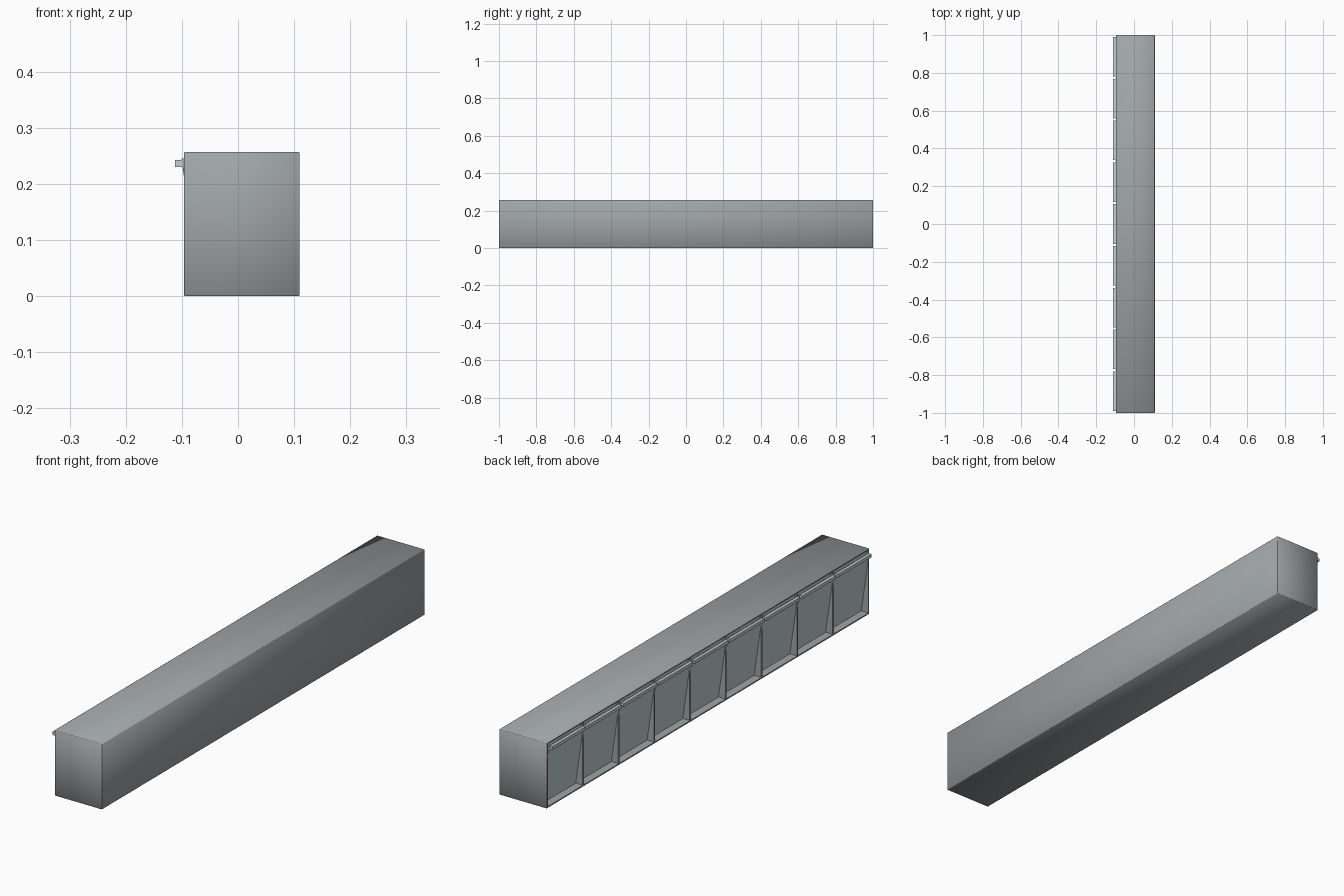
import bpy, bmesh
from mathutils import Vector

cube = bpy.data.objects.get("Cube")
if cube:
    bpy.data.objects.remove(cube, do_unlink=True)


def make_material(name, rgb):
    m = bpy.data.materials.new(name)
    m.use_nodes = True
    col = (*rgb, 1)
    m.diffuse_color = col
    m.node_tree.nodes["Principled BSDF"].inputs["Base Color"].default_value = col
    return m


body_grey = make_material("body grey", (0.35, 0.375, 0.385))
flap_grey = make_material("flap pale blue grey", (0.55, 0.63, 0.65))


def finish(name, bm, mat):
    bmesh.ops.recalc_face_normals(bm, faces=bm.faces)
    me = bpy.data.meshes.new(name)
    bm.to_mesh(me)
    bm.free()
    me.materials.append(mat)
    ob = bpy.data.objects.new(name, me)
    bpy.context.collection.objects.link(ob)


def add_box(bm, lo, hi):
    lo, hi = Vector(lo), Vector(hi)
    verts = bmesh.ops.create_cube(bm, size=1)["verts"]
    for v in verts:
        v.co = (lo + hi) / 2 + v.co * (hi - lo)


def prism(name, profile, y0, y1, mat):
    """Extrude an x/z profile along y."""
    bm = bmesh.new()
    face = bm.faces.new([bm.verts.new((x, y0, z)) for x, z in profile])
    new = bmesh.ops.extrude_face_region(bm, geom=[face])["geom"]
    bmesh.ops.translate(bm, vec=(0, y1 - y0, 0),
                        verts=[g for g in new if isinstance(g, bmesh.types.BMVert)])
    finish(name, bm, mat)


FRONT, BACK, TOP, WALL = -0.096, 0.11, 0.257, 0.008
BEVEL = 0.0015
BAYS = 9
PITCH = (2 - WALL) / BAYS

# Long case with softened smooth edges, open on one side
bm = bmesh.new()
add_box(bm, (FRONT, -1, 0), (BACK, 1, TOP))
bmesh.ops.bevel(bm, geom=bm.edges[:], offset=BEVEL, segments=1, affect="EDGES")
bm.normal_update()
opening = min(bm.faces, key=lambda f: f.calc_center_median().x)
for f in bm.faces:
    f.smooth = f is not opening
bmesh.ops.inset_region(bm, faces=[opening], thickness=WALL - BEVEL)
inner = bmesh.ops.extrude_face_region(bm, geom=[opening])["geom"]
bmesh.ops.delete(bm, geom=[opening], context="FACES_ONLY")
bmesh.ops.translate(bm, vec=(BACK - FRONT - WALL, 0, 0),
                    verts=[g for g in inner if isinstance(g, bmesh.types.BMVert)])
finish("case", bm, body_grey)

# Upright dividers between the bays
bm = bmesh.new()
for i in range(1, BAYS):
    y = -1 + i * PITCH
    add_box(bm, (FRONT, y, WALL), (BACK - WALL, y + WALL, TOP - WALL))
finish("dividers", bm, body_grey)

# Tilted flap and pull bar for each bay
flap = [(-0.101, 0.245), (-0.067, WALL), (-0.062, WALL), (-0.096, 0.245)]
bar = [(-0.112, 0.230), (-0.112, 0.243), (-0.098, 0.243), (-0.096, 0.230)]
for i in range(BAYS):
    y0 = -1 + i * PITCH + WALL
    y1 = y0 + PITCH - WALL
    prism(f"flap_{i + 1}", flap, y0 + 0.001, y1 - 0.001, flap_grey)
    prism(f"pull_bar_{i + 1}", bar, y0 + 0.002, y1 - 0.002, flap_grey)
